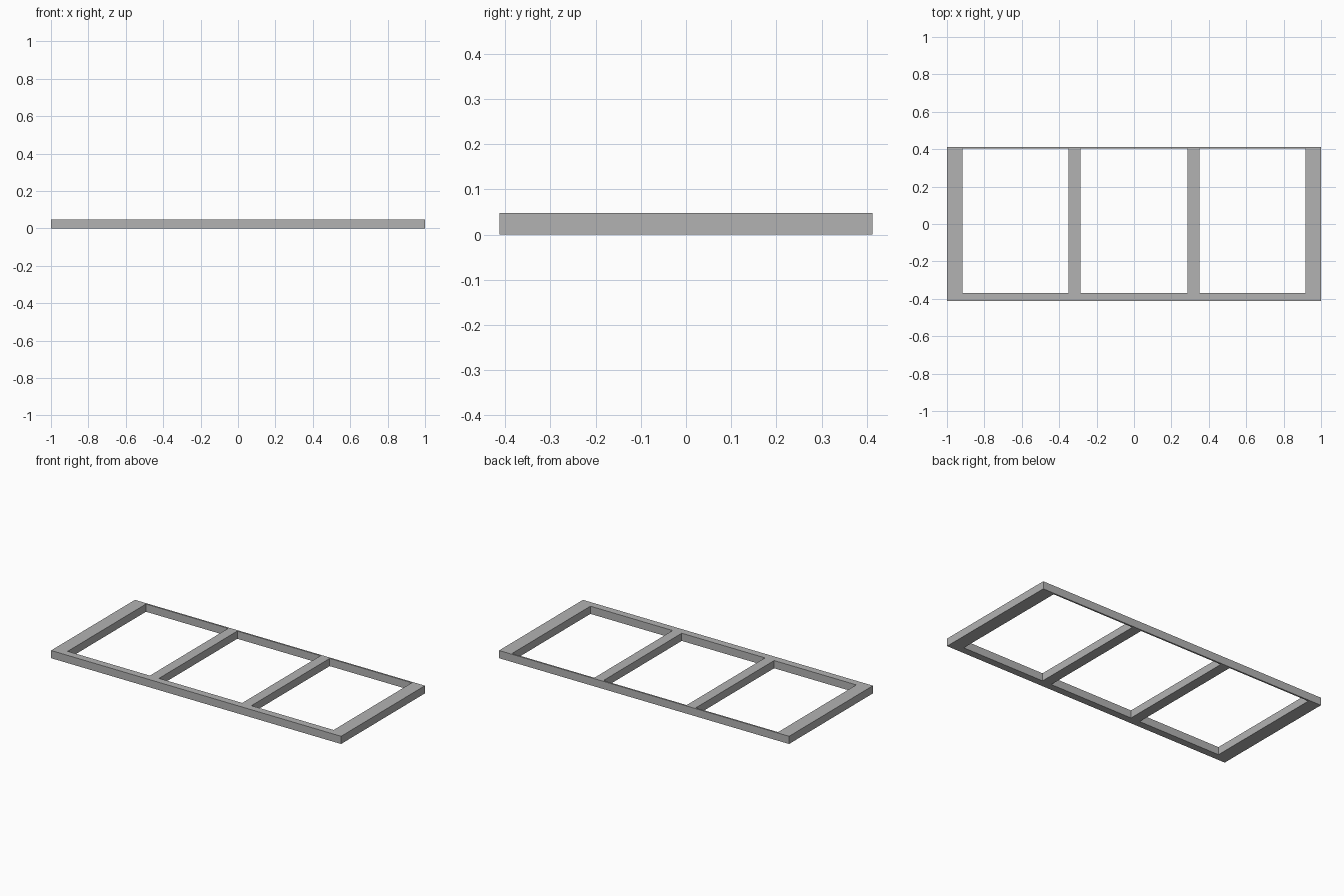
import bpy
import bmesh

cube = bpy.data.objects.get("Cube")
if cube:
    bpy.data.objects.remove(cube, do_unlink=True)

# Single grey finish
grey = bpy.data.materials.new("matte_grey")
grey.use_nodes = True
colour = (0.45, 0.45, 0.45, 1)
grey.diffuse_color = colour
grey.node_tree.nodes["Principled BSDF"].inputs["Base Color"].default_value = colour

HEIGHT = 0.048
HALF_X, HALF_Y = 1.0, 0.413
LIP = 0.01            # thin front and back strips
INNER_Y = HALF_Y - LIP
RAIL_Y = -0.368       # inner edge of the front rail
END_X = 0.917         # inner edge of the end boards
BAR_IN, BAR_OUT = 0.287, 0.35


def board(name, x0, x1, y0, y1):
    """Flat board spanning the given bounds, resting on the ground."""
    bm = bmesh.new()
    bmesh.ops.create_cube(bm, size=1)
    for v in bm.verts:
        v.co.x = x1 if v.co.x > 0 else x0
        v.co.y = y1 if v.co.y > 0 else y0
        v.co.z = HEIGHT if v.co.z > 0 else 0
    mesh = bpy.data.meshes.new(name)
    bm.to_mesh(mesh)
    bm.free()
    mesh.materials.append(grey)
    obj = bpy.data.objects.new(name, mesh)
    bpy.context.collection.objects.link(obj)


# Long edge strips
board("front_strip", -HALF_X, HALF_X, -HALF_Y, -INNER_Y)
board("back_strip", -HALF_X, HALF_X, INNER_Y, HALF_Y)

# Front rail between the end boards
board("front_rail", -END_X, END_X, -INNER_Y, RAIL_Y)

# End boards and cross bars, mirrored left and right
for side, s in (("left", 1), ("right", -1)):
    x0, x1 = sorted((s * END_X, s * HALF_X))
    board(side + "_end_board", x0, x1, -INNER_Y, INNER_Y)
    x0, x1 = sorted((s * BAR_IN, s * BAR_OUT))
    board(side + "_cross_bar", x0, x1, RAIL_Y, INNER_Y)
